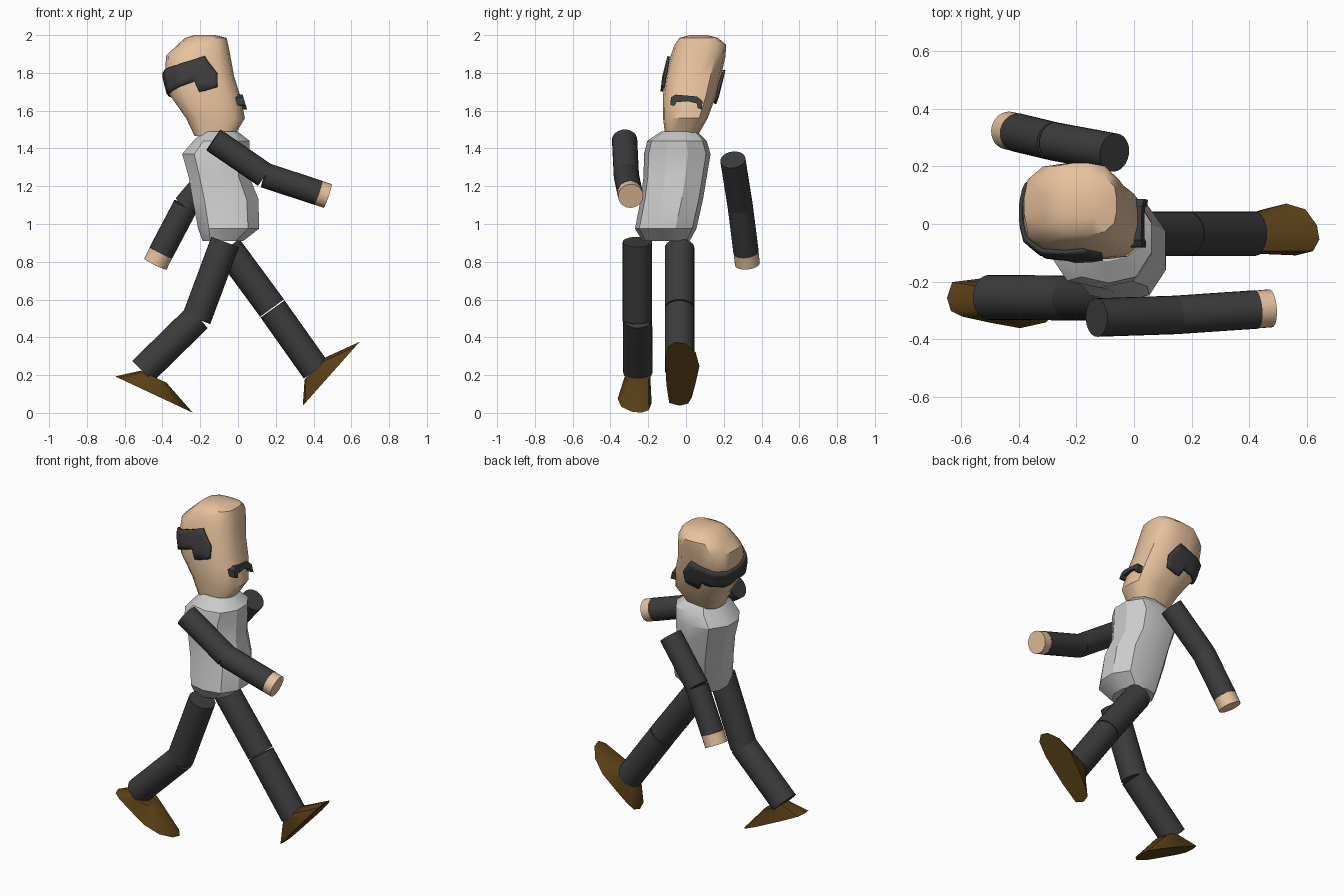
import bpy, bmesh, math
from mathutils import Vector

if "Cube" in bpy.data.objects:
    bpy.data.objects.remove(bpy.data.objects["Cube"])


def material(name, color):
    m = bpy.data.materials.new(name)
    m.diffuse_color = (*color, 1)
    m.use_nodes = True
    m.node_tree.nodes["Principled BSDF"].inputs["Base Color"].default_value = m.diffuse_color
    return m


SKIN = material("skin", (0.8, 0.54, 0.34))
DARK = material("dark_cloth", (0.045, 0.045, 0.045))
BROWN = material("brown_leather", (0.1, 0.05, 0.008))


def make(name, bm, mat=None, angle=30):
    bmesh.ops.recalc_face_normals(bm, faces=bm.faces)
    me = bpy.data.meshes.new(name)
    bm.to_mesh(me)
    bm.free()
    ob = bpy.data.objects.new(name, me)
    bpy.context.collection.objects.link(ob)
    if mat:
        me.materials.append(mat)
    bpy.ops.object.select_all(action='DESELECT')
    ob.select_set(True)
    bpy.context.view_layer.objects.active = ob
    bpy.ops.object.shade_smooth_by_angle(angle=math.radians(angle))
    return ob


def loft(name, rings, mat=None, angle=30):
    """Skin a list of equal-length point rings and cap both ends."""
    bm = bmesh.new()
    rows = [[bm.verts.new(p) for p in r] for r in rings]
    n = len(rows[0])
    for a, b in zip(rows, rows[1:]):
        for i in range(n):
            j = (i + 1) % n
            bm.faces.new((a[i], a[j], b[j], b[i]))
    bm.faces.new(rows[0])
    bm.faces.new(rows[-1])
    return make(name, bm, mat, angle)


def section(z, x0, x1, y0, y1, n, power):
    """Horizontal superellipse ring inside the given bounds."""
    pts = []
    for i in range(n):
        t = 2 * math.pi * (i + 0.5) / n
        c, s = math.cos(t), math.sin(t)
        k = (abs(c) ** power + abs(s) ** power) ** (-1 / power)
        pts.append(((x0 + x1) / 2 + (x1 - x0) / 2 * k * c,
                    (y0 + y1) / 2 + (y1 - y0) / 2 * k * s, z))
    return pts


def tube(name, a, b, r, mat):
    a, b = Vector(a), Vector(b)
    q = (b - a).to_track_quat('Z', 'Y')
    ring = [q @ Vector((r * math.cos(t), r * math.sin(t), 0))
            for t in (2 * math.pi * i / 28 for i in range(28))]
    return loft(name, [[a + p for p in ring], [b + p for p in ring]], mat)


# Legs: hip, knee, ankle
legs = {
    "right": [(-0.068, -0.257, 0.905), (-0.22, -0.257, 0.497),
              (-0.214, -0.257, 0.505), (-0.505, -0.255, 0.22)],
    "left": [(-0.055, -0.034, 0.875), (0.18, -0.034, 0.555),
             (0.183, -0.034, 0.55), (0.412, -0.034, 0.227)],
}
for side, (hip, knee, shin, ankle) in legs.items():
    tube(side + "_thigh", hip, knee, 0.078, DARK)
    tube(side + "_shin", shin, ankle, 0.078, DARK)

# Arms: shoulder, elbow, wrist, fingertip end
arms = {
    "right": [(-0.13, -0.325, 1.445), (0.143, -0.316, 1.258),
              (0.425, -0.297, 1.165), (0.475, -0.293, 1.148)],
    "left": [(-0.068, 0.248, 1.34), (-0.278, 0.287, 1.095),
             (-0.407, 0.318, 0.85), (-0.437, 0.325, 0.788)],
}
for side, (shoulder, elbow, wrist, tip) in arms.items():
    tube(side + "_upper_arm", shoulder, elbow, 0.067, DARK)
    tube(side + "_forearm", elbow, wrist, 0.067, DARK)
    tube(side + "_hand", wrist, tip, 0.066, SKIN)

# Shoes: flat sole outline lofted up to the ankle
SOLE = [(0, 0), (.02, -.055), (.15, -.07), (.33, -.075), (.42, -.06), (.453, -.02),
        (.44, .03), (.38, .085), (.28, .105), (.16, .085), (.06, .065), (.015, .045)]
for side, heel, u, flip in (
        ("right", (-0.65, -0.257, 0.193), (0.906, 0, -0.424), -1),
        ("left", (0.343, -0.034, 0.038), (0.665, 0, 0.747), 1)):
    h, u = Vector(heel), Vector(u)
    up = Vector((-u.z, 0, u.x))
    v = Vector((0, flip, 0))
    sole = [h + u * a + v * b for a, b in SOLE]
    top = [h + u * (0.185 - 0.075 * math.cos(t)) - v * 0.068 * math.sin(t) + up * 0.085
           for t in (2 * math.pi * i / 12 for i in range(12))]
    loft(side + "_shoe", [sole, top], BROWN, 40)

# Torso
torso = [(0.91, -0.19, 0.03, -0.23, 0.02), (0.975, -0.215, 0.115, -0.27, 0.055),
         (1.13, -0.245, 0.113, -0.24, 0.09), (1.25, -0.265, 0.065, -0.225, 0.11),
         (1.37, -0.30, 0.065, -0.222, 0.13), (1.44, -0.24, 0.065, -0.205, 0.11),
         (1.49, -0.19, 0.0, -0.13, 0.06)]
loft("torso", [section(*s, 10, 2.5) for s in torso])

# Head
head_rings = [(1.465, -0.23, -0.02, -0.11, 0.06), (1.56, -0.275, 0.037, -0.122, 0.115),
              (1.68, -0.36, 0.012, -0.122, 0.16), (1.78, -0.385, -0.02, -0.11, 0.185),
              (1.89, -0.382, -0.04, -0.082, 0.21), (1.95, -0.32, -0.052, -0.06, 0.212),
              (1.985, -0.28, -0.06, -0.035, 0.17), (2.0, -0.23, -0.12, 0.02, 0.11)]
head = loft("head", [section(*s, 16, 3.2) for s in head_rings], SKIN, 40)

# Hair band round the back with sideburns: x, y, top z, bottom z
hair_cols = [(-0.11, -0.12, 1.80, 1.725), (-0.175, -0.12, 1.895, 1.705),
             (-0.205, -0.12, 1.885, 1.70), (-0.23, -0.12, 1.875, 1.755),
             (-0.33, -0.11, 1.845, 1.72), (-0.38, -0.06, 1.825, 1.69),
             (-0.39, 0.04, 1.79, 1.70), (-0.38, 0.12, 1.78, 1.65),
             (-0.33, 0.17, 1.775, 1.65), (-0.23, 0.18, 1.80, 1.68),
             (-0.205, 0.18, 1.81, 1.625), (-0.175, 0.18, 1.82, 1.63),
             (-0.11, 0.18, 1.73, 1.65)]
bm = bmesh.new()
rows = [(bm.verts.new((x, y, t)), bm.verts.new((x, y, b))) for x, y, t, b in hair_cols]
for p, q in zip(rows, rows[1:]):
    bm.faces.new((p[0], q[0], q[1], p[1]))
hair = make("hair_band", bm, DARK)
sub = hair.modifiers.new("divide", 'SUBSURF')
sub.subdivision_type = 'SIMPLE'
sub.levels = sub.render_levels = 2
wrap = hair.modifiers.new("wrap", 'SHRINKWRAP')
wrap.target = head
wrap.wrap_mode = 'ABOVE_SURFACE'
wrap.offset = 0.009
thick = hair.modifiers.new("thickness", 'SOLIDIFY')
thick.thickness = 0.014
thick.offset = 0

# Moustache
outline = [(-.082, 1.63), (-.08, 1.67), (-.055, 1.685), (.06, 1.675), (.087, 1.65), (.084, 1.605),
           (.062, 1.615), (.057, 1.638), (.01, 1.65), (-.05, 1.645), (-.062, 1.625)]
loft("moustache", [[(x - (z - 1.62) * 0.3, y, z) for y, z in outline] for x in (0.0, 0.044)], DARK)
